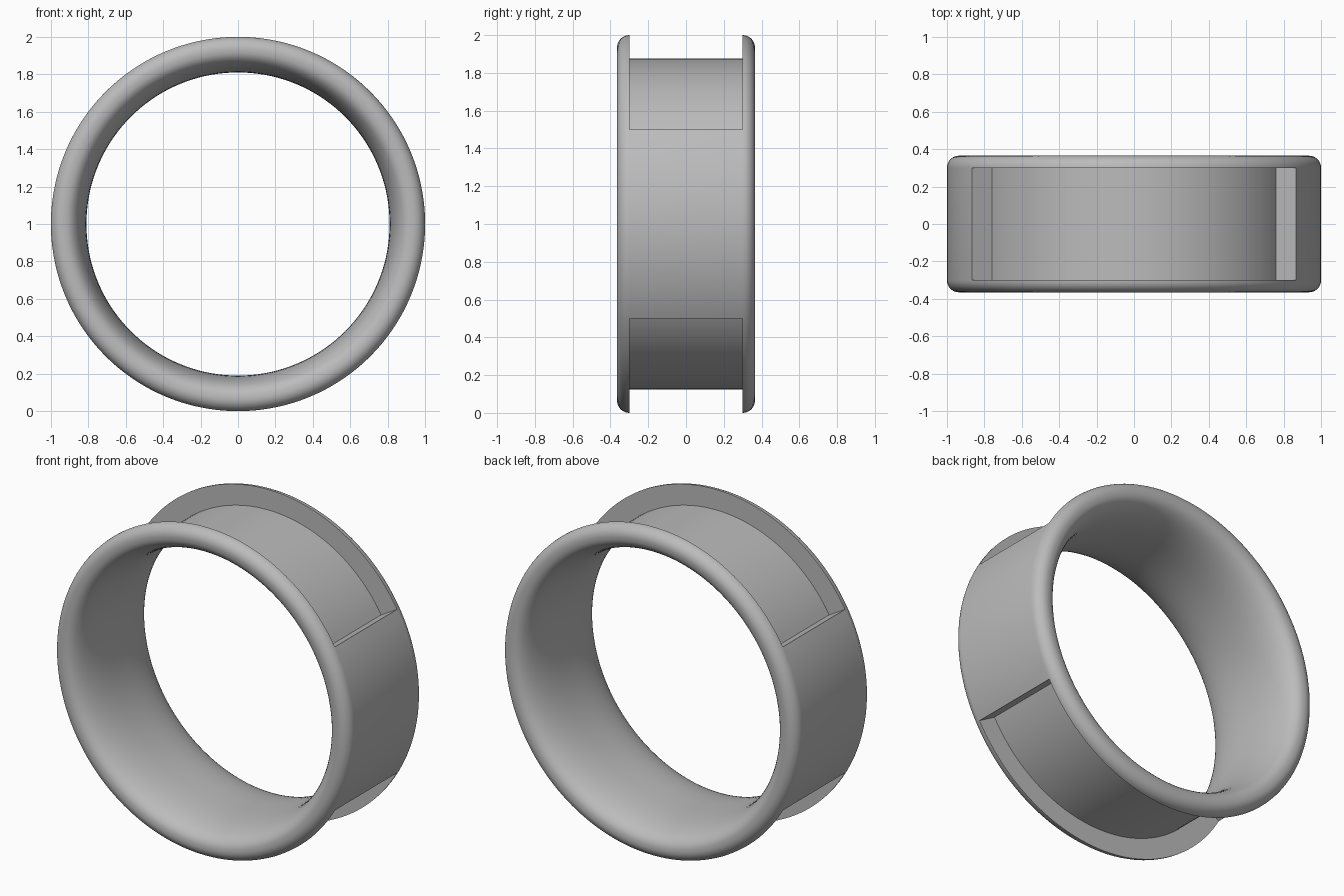
import bpy
import bmesh
from math import sin, cos, pi, radians

cube = bpy.data.objects.get("Cube")
if cube:
    bpy.data.objects.remove(cube, do_unlink=True)

SEGMENTS = 144
OUTER, FLOOR, INNER = 1.0, 0.875, 0.81
HALF_WIDTH, HALF_GROOVE = 0.365, 0.30
CREST = 0.935           # radius where the rim is widest
BLOCK_ANGLE = 30        # half angle of each solid side section

# Single metal colour
metal = bpy.data.materials.new("grey metal")
metal.use_nodes = True
colour = (0.5, 0.5, 0.5, 1)
metal.diffuse_color = colour
metal.node_tree.nodes["Principled BSDF"].inputs["Base Color"].default_value = colour


def rim_profile():
    """Half section (radius, y) from the bore centre out to the groove edge."""
    points = []
    steps = 14
    for i in range(steps + 1):               # domed bore and inner lip
        a = pi / 2 * i / steps
        points.append((CREST - (CREST - INNER) * cos(a) ** 0.8,
                       HALF_WIDTH * sin(a) ** 0.8))
    for i in range(1, 9):                    # rounded outer corner
        a = pi / 2 * i / 8
        points.append((CREST + (OUTER - CREST) * sin(a),
                       HALF_GROOVE + (HALF_WIDTH - HALF_GROOVE) * cos(a)))
    return points


half = rim_profile()
profile = [(r, -y) for r, y in reversed(half[1:])] + half
bm = bmesh.new()


def ring(radius, y):
    return [bm.verts.new((radius * cos(2 * pi * i / SEGMENTS), y,
                          1 + radius * sin(2 * pi * i / SEGMENTS)))
            for i in range(SEGMENTS)]


def grooved(i):
    """True where the segment lies in the top or bottom groove."""
    return abs(sin(2 * pi * (i + 0.5) / SEGMENTS)) > sin(radians(BLOCK_ANGLE))


# Rim skin, then the outside: flush side sections or walled grooves
rows = [ring(r, y) for r, y in profile]
floor_front, floor_back = ring(FLOOR, -HALF_GROOVE), ring(FLOOR, HALF_GROOVE)
groove_rows = [rows[0], floor_front, floor_back, rows[-1]]


def strip(a, b, i):
    j = (i + 1) % SEGMENTS
    bm.faces.new((a[i], a[j], b[j], b[i]))


for i in range(SEGMENTS):
    for a, b in zip(rows, rows[1:]):
        strip(a, b, i)
    if grooved(i):
        for a, b in zip(groove_rows, groove_rows[1:]):
            strip(a, b, i)
    else:
        strip(rows[0], rows[-1], i)
    # Flat step where a groove meets a side section
    if grooved(i) != grooved(i - 1):
        bm.faces.new([row[i] for row in groove_rows])

loose = [v for v in bm.verts if not v.link_faces]
bmesh.ops.delete(bm, geom=loose, context='VERTS')
bmesh.ops.recalc_face_normals(bm, faces=bm.faces)

mesh = bpy.data.meshes.new("grooved_ring")
bm.to_mesh(mesh)
bm.free()
mesh.materials.append(metal)
band = bpy.data.objects.new("grooved_ring", mesh)
bpy.context.collection.objects.link(band)

bpy.ops.object.select_all(action='DESELECT')
band.select_set(True)
bpy.context.view_layer.objects.active = band
bpy.ops.object.shade_smooth_by_angle(angle=radians(35))
